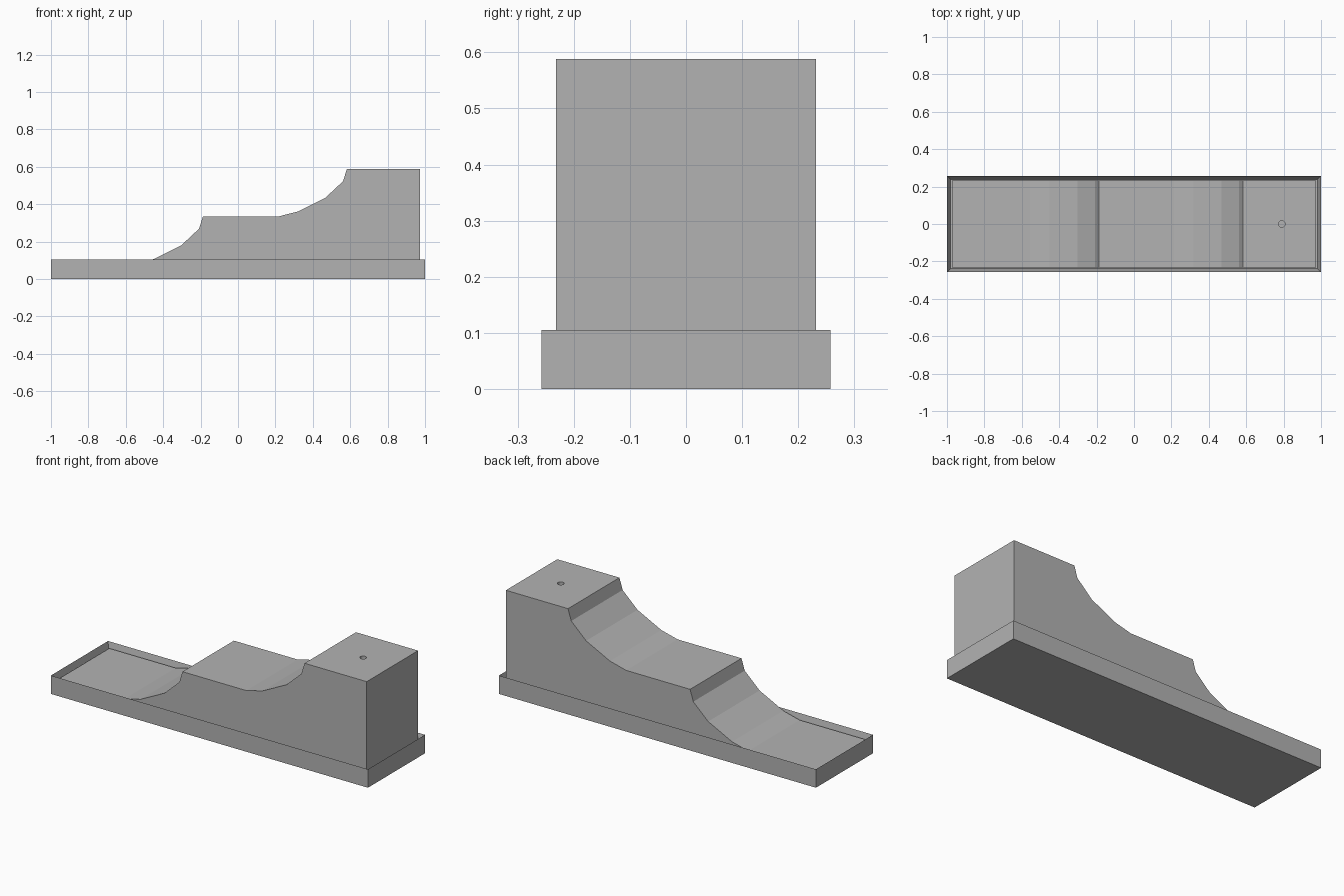
import bpy
import bmesh

cube = bpy.data.objects.get("Cube")
if cube:
    bpy.data.objects.remove(cube, do_unlink=True)

grey = bpy.data.materials.new("plain grey")
grey.use_nodes = True
colour = (0.45, 0.45, 0.45, 1)
grey.diffuse_color = colour
grey.node_tree.nodes["Principled BSDF"].inputs["Base Color"].default_value = colour

LENGTH, WIDTH, BASE_TOP = 2.0, 0.515, 0.105
RIM = 0.026
INNER_X, INNER_Y = LENGTH / 2 - RIM, WIDTH / 2 - RIM
TOP, DROP, STEP = 0.588, 0.254, 0.77
BED = 0.03


def make_object(name, bm):
    bmesh.ops.recalc_face_normals(bm, faces=bm.faces)
    mesh = bpy.data.meshes.new(name)
    bm.to_mesh(mesh)
    bm.free()
    mesh.materials.append(grey)
    obj = bpy.data.objects.new(name, mesh)
    bpy.context.collection.objects.link(obj)
    return obj


# Base tray: a slab whose top is inset to a rim and sunk
bm = bmesh.new()
bmesh.ops.create_cube(bm, size=1)
for v in bm.verts:
    v.co = (v.co.x * LENGTH, v.co.y * WIDTH, (v.co.z + 0.5) * BASE_TOP)
top = max(bm.faces, key=lambda f: f.calc_center_median().z)
bmesh.ops.inset_individual(bm, faces=[top], thickness=RIM)
for v in top.verts:
    v.co.z = BED
make_object("base_tray", bm)

# Stepped ramp: the same scooped curve twice, extruded across the tray
curve = [(0.582, 0), (0.562, -0.065), (0.468, -0.153), (0.318, -0.228), (0.215, -DROP)]
profile = [(-INNER_X, BED), (INNER_X, BED), (INNER_X, TOP)]
for i in range(2):
    profile += [(x - i * STEP, TOP + z - i * DROP) for x, z in curve]
profile.append((-INNER_X, TOP - 2 * DROP))

bm = bmesh.new()
side = bm.faces.new([bm.verts.new((x, -INNER_Y, z)) for x, z in profile])
sweep = bmesh.ops.extrude_face_region(bm, geom=[side], use_keep_orig=True)
new_verts = [g for g in sweep["geom"] if isinstance(g, bmesh.types.BMVert)]
bmesh.ops.translate(bm, verts=new_verts, vec=(0, 2 * INNER_Y, 0))
ramp = make_object("stepped_ramp", bm)

# Small round hole in the upper platform
bm = bmesh.new()
bmesh.ops.create_cone(bm, cap_ends=True, segments=24, radius1=0.018, radius2=0.018, depth=0.2)
bmesh.ops.translate(bm, verts=bm.verts, vec=(0.79, 0, TOP))
cutter = make_object("hole_cutter", bm)
cutter.hide_render = True
cutter.hide_set(True)
cut = ramp.modifiers.new("hole", "BOOLEAN")
cut.operation = "DIFFERENCE"
cut.solver = "EXACT"
cut.object = cutter
